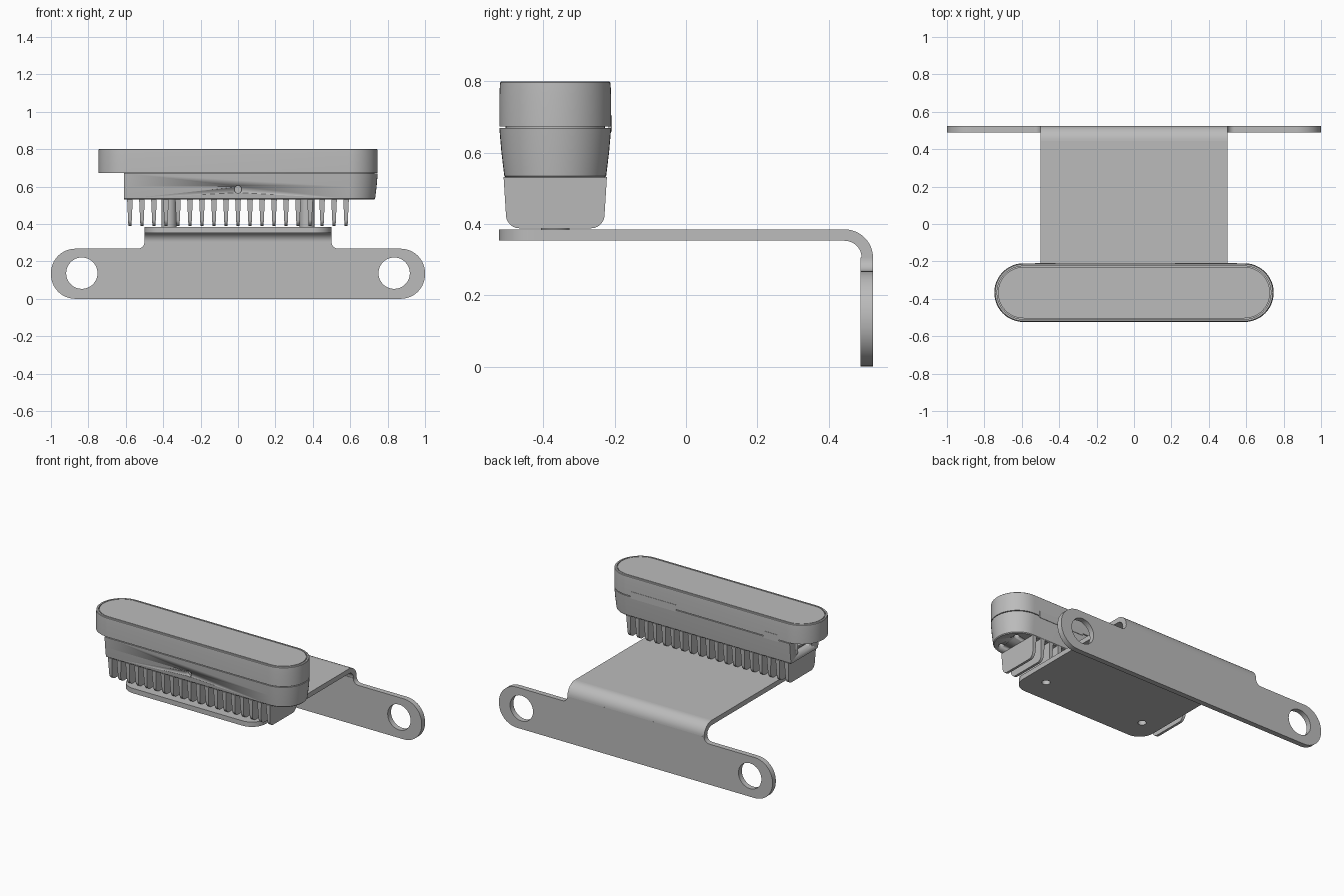
import bpy, bmesh, math
from mathutils import Vector

if "Cube" in bpy.data.objects:
    bpy.data.objects.remove(bpy.data.objects["Cube"])

grey = bpy.data.materials.new("metal grey")
grey.use_nodes = True
GREY = (0.5, 0.5, 0.5, 1)
grey.diffuse_color = GREY
grey.node_tree.nodes["Principled BSDF"].inputs["Base Color"].default_value = GREY

YC = -0.367       # lamp centre line
CUT_X = -0.61     # end of lower housing


def add(name, bm):
    bmesh.ops.remove_doubles(bm, verts=bm.verts, dist=1e-5)
    bmesh.ops.recalc_face_normals(bm, faces=bm.faces)
    mesh = bpy.data.meshes.new(name)
    bm.to_mesh(mesh)
    bm.free()
    mesh.materials.append(grey)
    ob = bpy.data.objects.new(name, mesh)
    bpy.context.collection.objects.link(ob)
    bpy.ops.object.select_all(action='DESELECT')
    ob.select_set(True)
    bpy.context.view_layer.objects.active = ob
    bpy.ops.object.shade_smooth_by_angle(angle=math.radians(30))
    return ob


def rounded(corners, steps=10):
    """Outline from (a, b, radius) corners."""
    out = []
    for i, (a, b, r) in enumerate(corners):
        p = Vector((a, b))
        if r == 0:
            out.append(p)
            continue
        d1 = (Vector(corners[i - 1][:2]) - p).normalized()
        d2 = (Vector(corners[(i + 1) % len(corners)][:2]) - p).normalized()
        c = p + r * (d1 + d2)
        for k in range(steps + 1):
            t = k / steps * math.pi / 2
            out.append(c - r * (d2 * math.cos(t) + d1 * math.sin(t)))
    return out


def circle(a, b, r, n=32):
    return [Vector((a + r * math.cos(t), b + r * math.sin(t)))
            for t in (2 * math.pi * k / n for k in range(n))]


def slab(bm, loops, axis, lo, hi):
    """Fill outlines (first outer, others holes) and extrude along an axis."""
    place = {'x': lambda p: (lo, p[0], p[1]),
             'y': lambda p: (p[0], lo, p[1]),
             'z': lambda p: (p[0], p[1], lo)}[axis]
    edges = []
    for loop in loops:
        vs = [bm.verts.new(place(p)) for p in loop]
        edges += [bm.edges.new((vs[i - 1], vs[i])) for i in range(len(vs))]
    res = bmesh.ops.triangle_fill(bm, edges=edges, use_beauty=True)
    faces = [f for f in res['geom'] if isinstance(f, bmesh.types.BMFace)]
    ext = bmesh.ops.extrude_face_region(bm, geom=faces, use_keep_orig=True)
    verts = [v for v in ext['geom'] if isinstance(v, bmesh.types.BMVert)]
    move = Vector([hi - lo if axis == c else 0 for c in 'xyz'])
    bmesh.ops.translate(bm, verts=verts, vec=move)
    return verts


def slab_object(name, loops, axis, lo, hi):
    bm = bmesh.new()
    slab(bm, loops, axis, lo, hi)
    return add(name, bm)


def stadium_loft(rings, n=24):
    """Stack of long round-ended rings, each (height, inset)."""
    bm = bmesh.new()
    prev = first = None
    for z, inset in rings:
        ring = []
        for side in (1, -1):
            for k in range(n + 1):
                t = -math.pi / 2 + math.pi * k / n
                r = 0.157 - inset
                ring.append(bm.verts.new((side * (0.59 + r * math.cos(t)),
                                          YC + side * r * math.sin(t), z)))
        if prev:
            for i in range(len(ring)):
                bm.faces.new((prev[i - 1], prev[i], ring[i], ring[i - 1]))
        else:
            first = ring
        prev = ring
    bm.faces.new(first)
    bm.faces.new(prev)
    return bm


# Mounting bracket: back plate with lugs and holes
half = [(1, 0, 0.13), (1, 0.268, 0.13), (0.5, 0.268, 0.036), (0.5, 0.306, 0)]
outline = rounded(half + [(-a, b, r) for a, b, r in reversed(half)])
slab_object("bracket_back_plate",
            [outline] + [circle(s * 0.835, 0.137, 0.084) for s in (1, -1)],
            'y', 0.49, 0.525)

# Bracket bend between plate and shelf
arc = [math.pi / 2 * k / 12 for k in range(13)]
bend = [Vector((0.445 + r * math.cos(t), 0.305 + r * math.sin(t)))
        for r, ts in ((0.08, arc), (0.048, arc[::-1])) for t in ts]
slab_object("bracket_bend", [bend], 'x', -0.5, 0.5)

# Bracket shelf with screw holes
shelf = rounded([(-0.5, 0.445, 0), (-0.5, -0.525, 0.1), (0.5, -0.525, 0.1), (0.5, 0.445, 0)])
slab_object("bracket_shelf", [shelf] + [circle(s * 0.37, YC, 0.025) for s in (1, -1)],
            'z', 0.353, 0.385)

# Upper shell: grooved lid, hollow from below
stadium_loft_shell = stadium_loft([
    (0.735, 0.02), (0.674, 0.02), (0.674, 0), (0.76, 0.0), (0.797, 0.002), (0.8, 0.005),
    (0.8, 0.015), (0.79, 0.015), (0.79, 0.02), (0.8, 0.02)])
add("upper_shell", stadium_loft_shell)

# Lower housing: tapered, cut flat at the connector end
bm = stadium_loft([(0.53, 0.019), (0.535, 0.014), (0.60, 0.006), (0.669, 0.0),
                   (0.669, 0.018), (0.737, 0.018)])
cut = bmesh.ops.bisect_plane(bm, geom=bm.verts[:] + bm.edges[:] + bm.faces[:],
                             plane_co=(CUT_X, 0, 0), plane_no=(-1, 0, 0), clear_outer=True)
bmesh.ops.edgeloop_fill(bm, edges=[e for e in cut['geom_cut']
                                   if isinstance(e, bmesh.types.BMEdge)])
housing = add("lower_housing", bm)

# Holes in the housing: front indicator, underside screws, connector socket
bm = bmesh.new()
slab(bm, [circle(0, 0.585, 0.02)], 'y', -0.56, -0.49)
for y in (YC - 0.07, YC + 0.07):
    slab(bm, [circle(0.655, y, 0.018)], 'z', 0.5, 0.56)
slab(bm, [rounded([(YC - 0.07, 0.57, 0.01), (YC + 0.07, 0.57, 0.01),
                   (YC + 0.07, 0.64, 0.01), (YC - 0.07, 0.64, 0.01)])], 'x', -0.64, -0.57)
cutter = add("hole_cutter", bm)
cutter.hide_render = True
mod = housing.modifiers.new("holes", 'BOOLEAN')
mod.operation = 'DIFFERENCE'
mod.object = cutter
mod.solver = 'EXACT'
bpy.context.view_layer.objects.active = housing
bpy.ops.object.modifier_apply(modifier=mod.name)
bpy.data.objects.remove(cutter)

# Connector tongue inside the socket
slab_object("connector_tongue", [rounded([(YC - 0.045, 0.598, 0), (YC + 0.045, 0.598, 0),
                                          (YC + 0.045, 0.612, 0), (YC - 0.045, 0.612, 0)])],
            'x', -0.6, -0.565)

# Cooling fins, thinner towards the bottom
profile = rounded([(YC - 0.145, 0.532, 0), (YC - 0.136, 0.388, 0.035),
                   (YC + 0.136, 0.388, 0.035), (YC + 0.145, 0.532, 0)])
bm = bmesh.new()
for i in range(-9, 10):
    x = i * 0.0642
    start = len(bm.verts)
    slab(bm, [profile], 'x', x - 0.015, x + 0.015)
    bm.verts.ensure_lookup_table()
    for v in bm.verts[start:]:
        v.co.x = x + (v.co.x - x) * (0.55 + 0.45 * (v.co.z - 0.388) / 0.144)
add("cooling_fins", bm)

# Screw bosses between fins and shelf
for side, label in ((1, "left"), (-1, "right")):
    slab_object(label + "_screw_boss", [circle(side * 0.37, YC, 0.04),
                                        circle(side * 0.37, YC, 0.025)], 'z', 0.385, 0.532)

# Snap tabs on the rear seam
for x0, x1, label in ((0.22, 0.55, "wide"), (-0.53, -0.42, "narrow")):
    slab_object(label + "_rear_tab", [rounded([(x0, 0.66, 0), (x1, 0.66, 0),
                                               (x1, 0.705, 0), (x0, 0.705, 0)])],
                'y', YC + 0.15, YC + 0.159)
